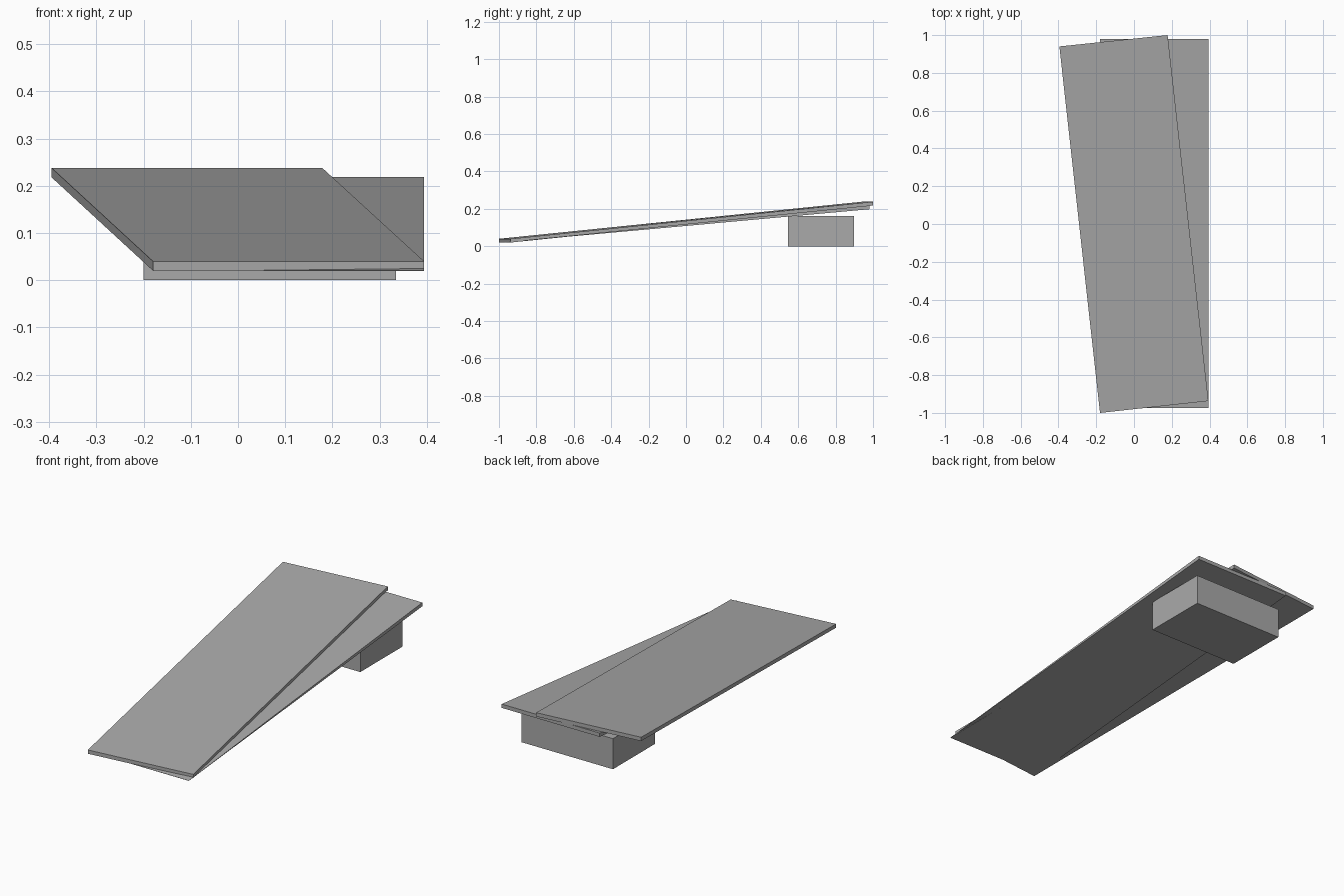
import bpy
import bmesh
from mathutils import Vector

cube = bpy.data.objects.get("Cube")
if cube:
    bpy.data.objects.remove(cube, do_unlink=True)

grey = bpy.data.materials.new("plain_grey")
grey.use_nodes = True
colour = (0.4, 0.4, 0.4, 1)
grey.diffuse_color = colour
grey.node_tree.nodes["Principled BSDF"].inputs["Base Color"].default_value = colour


def slab(name, top, depths):
    """Solid below four top corners, each corner with its own vertical depth."""
    bm = bmesh.new()
    upper = [bm.verts.new(p) for p in top]
    lower = [bm.verts.new(Vector(p) - Vector((0, 0, d))) for p, d in zip(top, depths)]
    bm.faces.new(upper)
    bm.faces.new(lower[::-1])
    for i in range(4):
        j = (i + 1) % 4
        bm.faces.new((upper[i], lower[i], lower[j], upper[j]))
    bmesh.ops.recalc_face_normals(bm, faces=bm.faces)
    mesh = bpy.data.meshes.new(name)
    bm.to_mesh(mesh)
    bm.free()
    mesh.materials.append(grey)
    obj = bpy.data.objects.new(name, mesh)
    bpy.context.collection.objects.link(obj)


def rectangle(x0, x1, y0, y1, z0, z1):
    return [(x0, y0, z0), (x1, y0, z0), (x1, y1, z1), (x0, y1, z1)]


# Turned plank lying on top
slab("upper_ramp",
     [(-0.18, -1, 0.04), (0.394, -0.937, 0.04), (0.178, 1, 0.238), (-0.395, 0.94, 0.238)],
     [0.02] * 4)

# Straight plank tapering to a thin front edge
slab("lower_ramp", rectangle(-0.18, 0.394, -0.975, 0.98, 0.021, 0.218),
     [0.001, 0.001, 0.02, 0.02])

# Supporting block under the raised end
slab("support_block", rectangle(-0.2, 0.335, 0.545, 0.897, 0.162, 0.162), [0.162] * 4)
